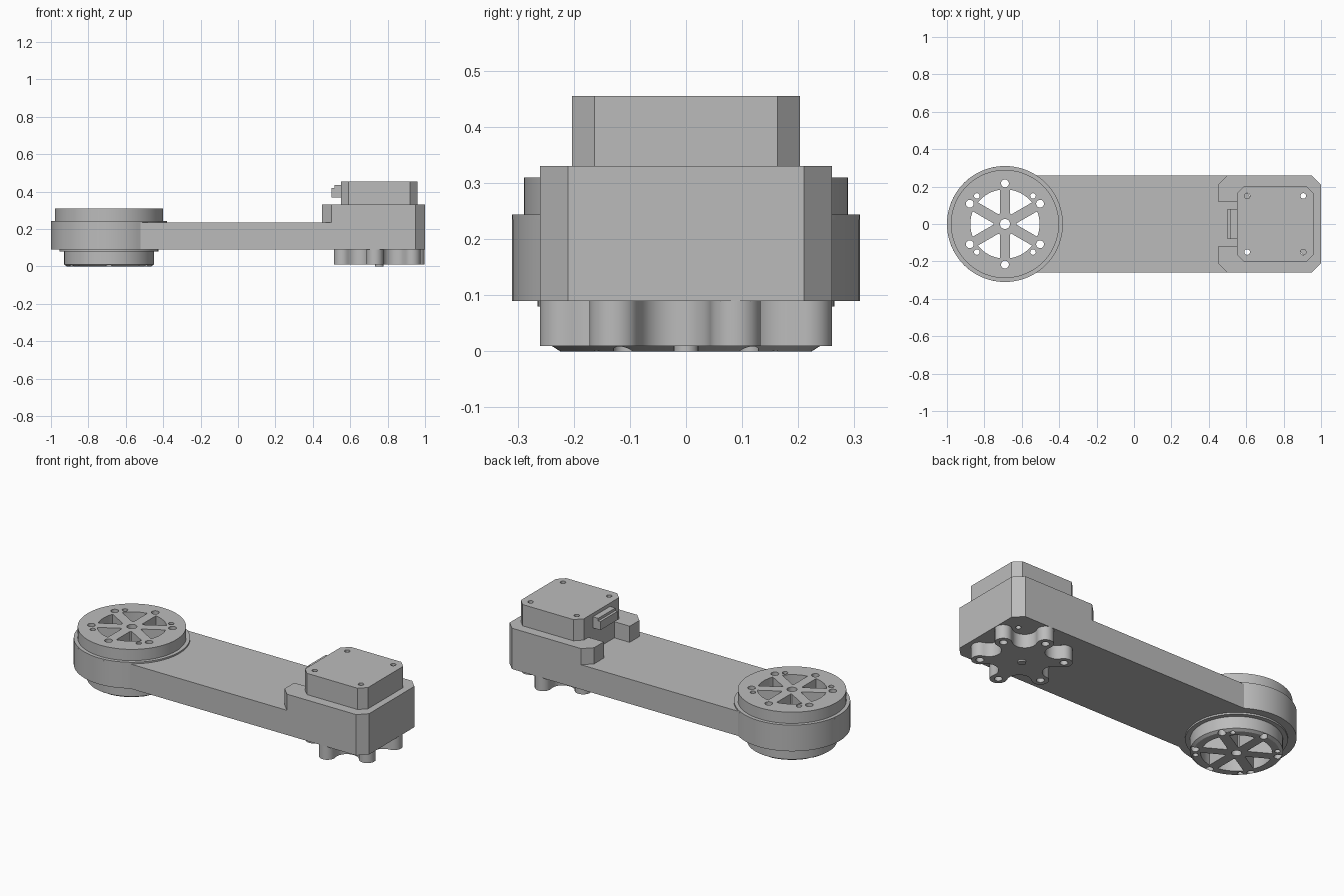
import bpy, bmesh, math
from math import sin, cos, asin, radians, pi

if "Cube" in bpy.data.objects:
    bpy.data.objects.remove(bpy.data.objects["Cube"])

JOINT = -0.69   # x of the spoked joint axis
MOTOR = 0.755   # x of the motor axis

metal = bpy.data.materials.new("grey metal")
metal.diffuse_color = (0.5, 0.5, 0.5, 1)
metal.use_nodes = True
metal.node_tree.nodes["Principled BSDF"].inputs["Base Color"].default_value = metal.diffuse_color


def circle(cx, cy, r, n=24):
    return [(cx + r * cos(2 * pi * i / n), cy + r * sin(2 * pi * i / n)) for i in range(n)]


def arc(cx, cy, r, a0, a1, n):
    """Points from angle a0 to a1 in degrees."""
    return [(cx + r * cos(radians(a0 + (a1 - a0) * i / n)),
             cy + r * sin(radians(a0 + (a1 - a0) * i / n))) for i in range(n + 1)]


def chamfered(x0, x1, y, c):
    return [(x0 + c, -y), (x1 - c, -y), (x1, -y + c), (x1, y - c),
            (x1 - c, y), (x0 + c, y), (x0, y - c), (x0, -y + c)]


def loft(bm, sections):
    """Closed solid through (outline, z) sections with equal point counts."""
    rings = [[bm.verts.new((x, y, z)) for x, y in pts] for pts, z in sections]
    n = len(rings[0])
    bm.faces.new(rings[0][::-1])
    bm.faces.new(rings[-1])
    for a, b in zip(rings, rings[1:]):
        for i in range(n):
            j = (i + 1) % n
            bm.faces.new((a[i], a[j], b[j], b[i]))


def solid(name, *lofts):
    bm = bmesh.new()
    for sections in lofts:
        loft(bm, sections)
    bmesh.ops.recalc_face_normals(bm, faces=bm.faces)
    me = bpy.data.meshes.new(name)
    bm.to_mesh(me)
    bm.free()
    me.materials.append(metal)
    ob = bpy.data.objects.new(name, me)
    bpy.context.collection.objects.link(ob)
    return ob


def prism(pts, z0, z1):
    return [(pts, z0), (pts, z1)]


def finish(ob, cutter=None):
    bpy.ops.object.select_all(action='DESELECT')
    ob.select_set(True)
    bpy.context.view_layer.objects.active = ob
    if cutter:
        m = ob.modifiers.new("holes", 'BOOLEAN')
        m.operation, m.solver, m.object = 'DIFFERENCE', 'EXACT', cutter
        bpy.ops.object.modifier_apply(modifier=m.name)
    bpy.ops.object.shade_smooth_by_angle(angle=radians(30))


# Through holes: joint windows, lug holes, small holes, centre bore, motor screws
holes = []
for k in range(6):
    a = 60 * k
    outer = 30 - math.degrees(asin(0.0275 / 0.185))
    inner = 30 - math.degrees(asin(0.0275 / 0.062))
    window = arc(JOINT, 0, 0.185, a - outer, a + outer, 12) + arc(JOINT, 0, 0.062, a + inner, a - inner, 1)
    holes.append(prism(window, -0.1, 0.6))
    t = radians(a + 30)
    holes.append(prism(circle(JOINT + 0.217 * cos(t), 0.217 * sin(t), 0.021), -0.1, 0.6))
for sx in (-1, 1):
    for sy in (-1, 1):
        for cx in (JOINT, MOTOR):
            holes.append(prism(circle(cx + 0.15 * sx, 0.15 * sy, 0.015, 16), -0.1, 0.6))
holes.append(prism(circle(JOINT, 0, 0.027), -0.1, 0.6))
cutter = solid("hole_cutter", *holes)
cutter.hide_render = True

# Arm with a round joint end and a chamfered motor end
a0 = math.degrees(asin(0.26 / 0.31))
outline = arc(JOINT, 0, 0.31, a0, 360 - a0, 64)
outline += [(0.95, -0.26), (1.0, -0.21), (1.0, 0.21), (0.95, 0.26)]
arm = solid("arm", prism(outline, 0.09, 0.235))
finish(arm, cutter)

# Raised rim and spoked output disc on top of the joint
rim = solid("joint_rim", prism(circle(JOINT, 0, 0.31, 72), 0.235, 0.244))
finish(rim, cutter)
disc = solid("upper_spoked_disc", prism(circle(JOINT, 0, 0.289, 72), 0.244, 0.31))
finish(disc, cutter)

# Spoked flange under the joint, with a chamfered lower edge
levels = [(0.225, 0.0), (0.24, 0.01), (0.24, 0.08), (0.265, 0.08), (0.265, 0.09)]
flange = solid("lower_spoked_flange", [(circle(JOINT, 0, r, 72), z) for r, z in levels])
finish(flange, cutter)

# Motor housing block with an open cable slot facing the joint
slot = [(0.5, -0.26), (0.95, -0.26), (1.0, -0.21), (1.0, 0.21), (0.95, 0.26), (0.5, 0.26),
        (0.45, 0.21), (0.45, 0.12), (0.55, 0.12), (0.55, -0.12), (0.45, -0.12), (0.45, -0.21)]
housing = solid("motor_housing", prism(slot, 0.235, 0.33))
finish(housing, cutter)

# Motor body and its connector
motor = solid("motor_body", prism(chamfered(0.55, 0.96, 0.203, 0.04), 0.33, 0.455))
finish(motor, cutter)


def box(x0, x1, y, z0, z1):
    return prism([(x0, -y), (x1, -y), (x1, y), (x0, y)], z0, z1)


connector = solid("connector", box(0.5, 0.55, 0.08, 0.37, 0.42), box(0.515, 0.55, 0.08, 0.42, 0.435))
finish(connector)

# Six-lobed output hub under the motor
TURN, LOBE, VALLEY = -6, 0.045, 0.065
star, lugs = [], []
half = math.degrees(math.atan2(0.217 * sin(radians(30)), 0.205 - 0.217 * cos(radians(30))))
for k in range(6):
    a = 30 + TURN + 60 * k
    t, v = radians(a), radians(a + 30)
    cx, cy = MOTOR + 0.217 * cos(t), 0.217 * sin(t)
    vx, vy = MOTOR + 0.205 * cos(v), 0.205 * sin(v)
    sweep = math.degrees(math.atan2(vy - cy, vx - cx)) - a
    sweep = (sweep + 180) % 360 - 180
    star += arc(cx, cy, LOBE, a - sweep, a + sweep, 14)
    back = a + sweep + 180
    span = 2 * (a + 30 + 180 - back)
    star += arc(vx, vy, VALLEY, back, back + span, 10)[1:-1]
    lugs.append(prism(circle(cx, cy, 0.021), -0.1, 0.05))
lug_cutter = solid("lug_cutter", *lugs)
lug_cutter.hide_render = True
hub = solid("output_hub", prism(star, 0.01, 0.09))
finish(hub, lug_cutter)
pin = solid("hub_pin", prism(circle(MOTOR, 0, 0.022), 0.0, 0.012))
finish(pin)

for helper in (cutter, lug_cutter):
    bpy.data.objects.remove(helper)
